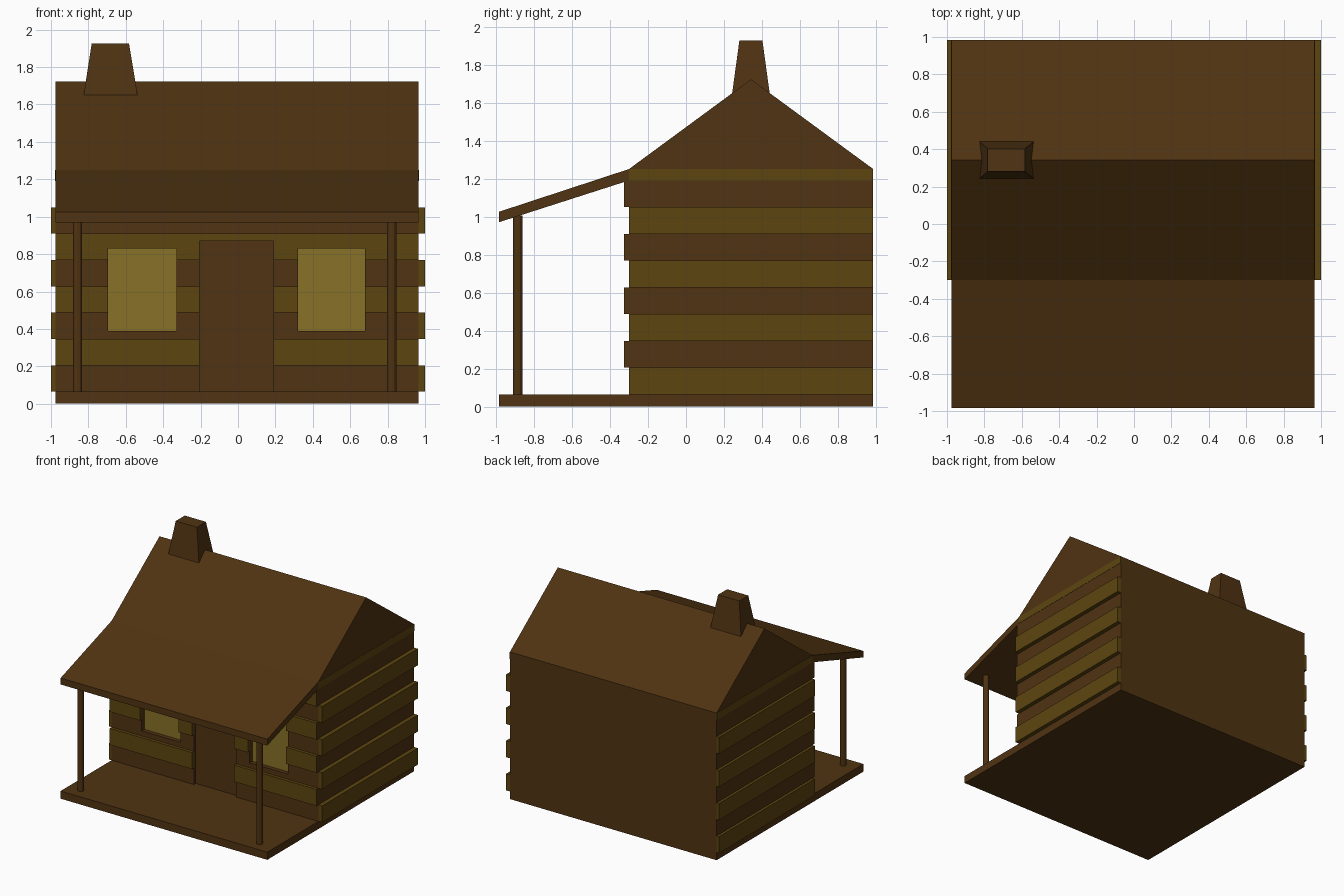
import bpy, bmesh
from mathutils import Matrix

if "Cube" in bpy.data.objects:
    bpy.data.objects.remove(bpy.data.objects["Cube"])

XL, XR = -0.977, 0.965          # wall planes
YF, YB = -0.3, 0.985            # front and back walls
DECK = 0.065


def mat(name, rgb):
    m = bpy.data.materials.new(name)
    m.diffuse_color = (*rgb, 1)
    m.use_nodes = True
    m.node_tree.nodes["Principled BSDF"].inputs["Base Color"].default_value = m.diffuse_color
    return m


BROWN = mat("brown_wood", (0.08, 0.033, 0.006))
OLIVE = mat("olive_log", (0.11, 0.06, 0.005))
GLASS = mat("window_glow", (0.25, 0.165, 0.022))


def finish(name, bm, *mats):
    bmesh.ops.recalc_face_normals(bm, faces=bm.faces)
    me = bpy.data.meshes.new(name)
    bm.to_mesh(me)
    bm.free()
    for m in mats:
        me.materials.append(m)
    ob = bpy.data.objects.new(name, me)
    bpy.context.collection.objects.link(ob)
    return ob


def box(name, x, y, z, *mats, taper=None):
    bm = bmesh.new()
    for v in bmesh.ops.create_cube(bm, size=1)["verts"]:
        tx, ty = taper if taper and v.co.z > 0 else (x, y)
        v.co = (tx[v.co.x > 0], ty[v.co.y > 0], z[v.co.z > 0])
    return finish(name, bm, *mats)


def prism(name, profile, *mats):
    """Extrude a (y, z) outline across the width of the house."""
    bm = bmesh.new()
    f = bm.faces.new([bm.verts.new((XL, y, z)) for y, z in profile])
    ext = bmesh.ops.extrude_face_region(bm, geom=[f])["geom"]
    bmesh.ops.translate(bm, vec=(XR - XL, 0, 0),
                        verts=[g for g in ext if isinstance(g, bmesh.types.BMVert)])
    if not f.is_valid or len([c for c in bm.faces if len(c.verts) == len(profile)]) < 2:
        bm.faces.new([v for v in bm.verts if v.co.x == XL])
    return finish(name, bm, *mats)


# Base slab, also the porch deck
box("porch_deck", (XL, XR), (-0.985, YB), (0, DECK), BROWN)

# House body with gable
body = prism("house_body", [(YF, DECK), (YB, DECK), (YB, 1.25), (0.342, 1.722), (YF, 1.25)], BROWN)

# Porch roof
prism("porch_roof", [(YF, 1.25), (-0.985, 1.025), (-0.985, 0.97), (YF, 1.19)], BROWN)

# Alternating log courses: sides on even courses, front on odd ones
H = 0.1407
front_logs = []
for i in range(8):
    z = (DECK + i * H, DECK + (i + 1) * H)
    if i % 2 == 0:
        box(f"right_log_{i}", (XR, 1.0), (YF, YB), z, OLIVE)
        box(f"left_log_{i}", (-1.0, XL), (YF, YB), z, OLIVE)
    else:
        log = box(f"front_log_{i}", (XL, XR), (-0.326, YF), z, OLIVE, BROWN)
        for p in log.data.polygons:
            if abs(p.normal.x) > 0.5:
                p.material_index = 1
        front_logs.append(log)
box("right_top_plate", (XR, XR + 0.002), (YF, YB), (1.19, 1.25), OLIVE)
box("left_top_plate", (XL - 0.002, XL), (YF, YB), (1.19, 1.25), OLIVE)

# Recessed door and windows
openings = [("door", (-0.205, 0.19), (DECK, 0.87), -0.275, BROWN),
            ("left_window", (-0.695, -0.33), (0.39, 0.83), -0.265, GLASS),
            ("right_window", (0.32, 0.68), (0.39, 0.83), -0.265, GLASS)]
for name, x, z, y, m in openings:
    cut_z = (z[0] - 0.02, z[1]) if name == "door" else z
    cutter = box(name + "_cutter", x, (-0.4, -0.25), cut_z)
    cutter.hide_render = True
    cutter.hide_set(True)
    for ob in [body] + front_logs:
        mod = ob.modifiers.new(name + "_opening", 'BOOLEAN')
        mod.operation = 'DIFFERENCE'
        mod.solver = 'EXACT'
        mod.object = cutter
    box(name, x, (y, -0.24), z, m)

# Porch posts
for name, x in (("left_post", -0.858), ("right_post", 0.822)):
    bm = bmesh.new()
    bmesh.ops.create_cone(bm, cap_ends=True, segments=12, radius1=0.025, radius2=0.025,
                          depth=1.005 - DECK,
                          matrix=Matrix.Translation((x, -0.885, (1.005 + DECK) / 2)))
    finish(name, bm, BROWN)

# Tapered chimney
box("chimney", (-0.825, -0.537), (0.243, 0.44), (1.65, 1.927), BROWN,
    taper=((-0.782, -0.583), (0.281, 0.402)))
